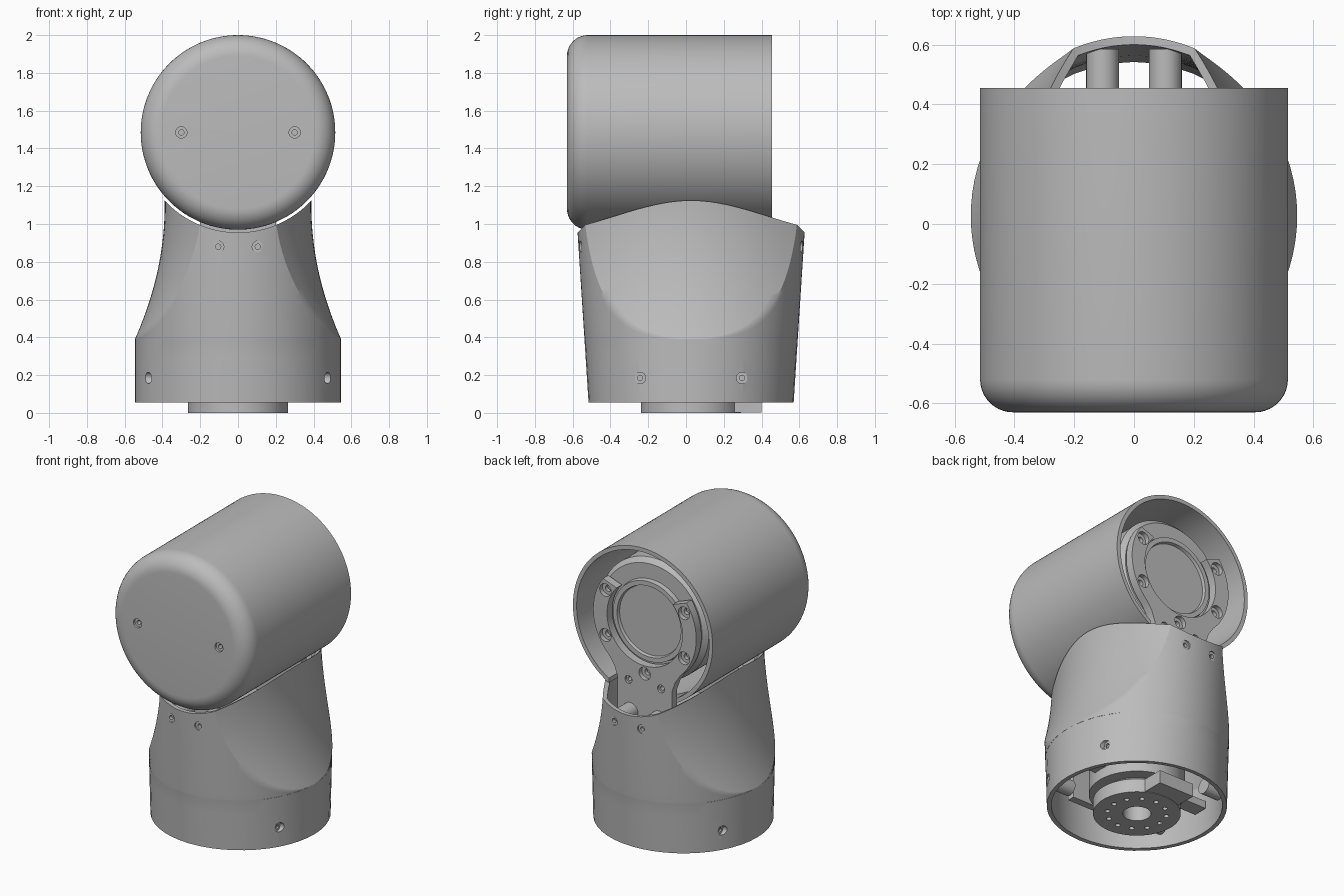
import bpy, bmesh, math
from mathutils import Vector, Matrix

if "Cube" in bpy.data.objects:
    bpy.data.objects.remove(bpy.data.objects["Cube"])

grey = bpy.data.materials.new("satin grey")
grey.use_nodes = True
grey.diffuse_color = (0.5, 0.5, 0.5, 1)
grey.node_tree.nodes["Principled BSDF"].inputs["Base Color"].default_value = (0.5, 0.5, 0.5, 1)

MID_Y = 0.027      # centre line of the base
HEAD_Z = 1.485     # axis height of the head


def finish(name, bm):
    bmesh.ops.remove_doubles(bm, verts=bm.verts, dist=1e-5)
    bmesh.ops.recalc_face_normals(bm, faces=bm.faces)
    mesh = bpy.data.meshes.new(name)
    bm.to_mesh(mesh)
    bm.free()
    obj = bpy.data.objects.new(name, mesh)
    bpy.context.collection.objects.link(obj)
    mesh.materials.append(grey)
    return obj


def lathe(name, profile, loc=(0, 0, 0), axis=(0, 0, 1), steps=96):
    """Revolve (radius, height) points around an axis."""
    bm = bmesh.new()
    verts = [bm.verts.new((r, 0, h)) for r, h in profile]
    edges = [bm.edges.new(pair) for pair in zip(verts, verts[1:])]
    bmesh.ops.spin(bm, geom=verts + edges, cent=(0, 0, 0), axis=(0, 0, 1),
                   angle=math.tau, steps=steps)
    turn = Vector(axis).to_track_quat('Z', 'Y').to_matrix().to_4x4()
    bm.transform(Matrix.Translation(loc) @ turn)
    return finish(name, bm)


def cylinder(name, r, h0, h1, loc=(0, 0, 0), axis=(0, 0, 1), steps=48):
    return lathe(name, [(0, h0), (r, h0), (r, h1), (0, h1)], loc, axis, steps)


def box(name, x, y, z):
    bm = bmesh.new()
    bmesh.ops.create_cube(bm, size=1)
    for v in bm.verts:
        v.co = [a + (b - a) * (c + 0.5) for (a, b), c in zip((x, y, z), v.co)]
    return finish(name, bm)


def apply(obj, mod):
    bpy.context.view_layer.objects.active = obj
    bpy.ops.object.modifier_apply(modifier=mod.name)


def cut(obj, cutter):
    mod = obj.modifiers.new("cut", 'BOOLEAN')
    mod.operation, mod.solver, mod.object = 'DIFFERENCE', 'EXACT', cutter
    apply(obj, mod)
    bpy.data.objects.remove(cutter)


def screw_hole(obj, loc, axis, r=0.03, inner=0.014, depth=0.015):
    """Counterbored hole, with axis pointing out of the surface."""
    cut(obj, lathe("hole_cutter", [(0, -0.09), (inner, -0.09), (inner, -depth),
                                   (r, -depth), (r, 0.06), (0, 0.06)], loc, axis, 24))


# Head shell: rounded closed front, open back
fillet = [(0.405 + 0.11 * math.sin(a), -0.52 - 0.11 * math.cos(a))
          for a in (math.pi / 2 * i / 10 for i in range(11))]
head = lathe("head_shell", [(0, -0.63)] + fillet +
             [(0.515, 0.455), (0.488, 0.455), (0.488, -0.56), (0, -0.56)],
             (0, 0, HEAD_Z), (0, 1, 0), 128)
cut(head, box("notch_cutter", (-0.25, 0.25), (0.34, 0.6), (0.8, 1.2)))
for side in (-1, 1):
    screw_hole(head, (side * 0.3, -0.63, HEAD_Z), (0, -1, 0))

# Head motor with a recessed round face
lathe("head_motor", [(0, -0.3), (0.4, -0.3), (0.4, 0.33), (0.37, 0.36), (0.27, 0.36),
                     (0.265, 0.39), (0.235, 0.39), (0.23, 0.37), (0, 0.37)],
      (0, 0, HEAD_Z), (0, 1, 0))


# Fork bracket: two prongs round the motor face and a stem into the base
def arc(r, start, end, n):
    return [(r * math.cos(math.radians(a)), r * math.sin(math.radians(a)))
            for a in (start + (end - start) * i / n for i in range(n + 1))]


right = arc(0.38, 36, -46, 16) + [(0.225, -0.33), (0.2, -0.4), (0.2, -1.2)]
left = [(-x, z) for x, z in reversed(right)]
outline = right + left + arc(0.278, 138, 402, 40)
bm = bmesh.new()
face = bm.faces.new([bm.verts.new((x, 0.38, HEAD_Z + z)) for x, z in outline])
new = bmesh.ops.extrude_face_region(bm, geom=[face])["geom"]
bmesh.ops.translate(bm, vec=(0, 0.055, 0),
                    verts=[g for g in new if isinstance(g, bmesh.types.BMVert)])
bracket = finish("fork_bracket", bm)
for side in (-1, 1):
    for z in (-0.15, 0.15):
        screw_hole(bracket, (side * 0.29, 0.435, HEAD_Z + z), (0, 1, 0), 0.042, 0.02, 0.03)
    screw_hole(bracket, (side * 0.12, 0.435, HEAD_Z - 0.4), (0, 1, 0), 0.026)
screw_hole(bracket, (0, 0.435, HEAD_Z - 0.33), (0, 1, 0), 0.042, 0.02, 0.03)

# Base shell: oval tapered body whose sides are scooped in towards the top
RX, BULGE, ARC = 0.546, 0.6, 24


def ring(z):
    ry = 0.543 + 0.06 * (z - 0.055) / 0.93
    scoop = RX if z <= 0.39 else 0.388 + 0.158 * ((1.1 - z) / 0.71) ** 2
    b, c = (RX / ry) ** 2 - 2 * scoop * BULGE, scoop ** 2 - RX ** 2
    corner_y = math.sqrt(max(0, (-b + math.sqrt(b * b - 4 * BULGE ** 2 * c)) / (2 * BULGE ** 2)))
    a0 = math.asin(min(1, corner_y / ry))
    steps = [i / ARC for i in range(ARC)]
    side = [(scoop - BULGE * y * y, y) for y in (corner_y * (2 * t - 1) for t in steps)]
    angles = [a0 + (math.pi - 2 * a0) * t for t in steps]
    back = [(RX * math.cos(a), ry * math.sin(a)) for a in angles]
    half = side + back
    return [(x, y + MID_Y, z) for x, y in half + [(-x, -y) for x, y in half]]


bm = bmesh.new()
heights = [0.055, 0.2, 0.3] + [0.39 + 0.81 * (i / 28) ** 2 for i in range(29)]
rows = [[bm.verts.new(p) for p in ring(z)] for z in heights]
for low, high in zip(rows, rows[1:]):
    for i in range(len(low)):
        j = (i + 1) % len(low)
        bm.faces.new((low[i], low[j], high[j], high[i]))
base = finish("base_shell", bm)
wall = base.modifiers.new("wall", 'SOLIDIFY')
wall.thickness, wall.offset = 0.028, -1
apply(base, wall)
cut(base, cylinder("saddle_cutter", 0.53, -1, 1, (0, 0, HEAD_Z), (0, 1, 0), 128))

# Screws and inner posts of the base
for sx in (-1, 1):
    for sy, y_face in ((-1, -0.568), (1, 0.622)):
        screw_hole(base, (sx * 0.105, y_face, 0.88), (0, sy, 0))
        screw_hole(base, (sx * 0.474, MID_Y + sy * 0.27, 0.185), (sx, 0, 0))
        cylinder("side_post", 0.05, 0.3, 0.425, (0, MID_Y + sy * 0.27, 0.185), (sx, 0, 0), 24)
    cylinder("rear_post", 0.055, 0.43, 0.585, (sx * 0.105, 0, 0.88), (0, 1, 0), 32)
    cylinder("front_post", 0.055, 0.36, 0.53, (sx * 0.105, 0, 0.88), (0, -1, 0), 32)
box("front_mount", (-0.2, 0.2), (-0.38, -0.33), (0.2, 0.94))

# Base motor, output flange with a bolt circle, and rear tab
cylinder("base_motor", 0.29, 0.13, 0.75, (0, MID_Y, 0), steps=64)
flange = lathe("output_flange", [(0.085, 0), (0.265, 0), (0.265, 0.09), (0.2, 0.14),
                                 (0.085, 0.14), (0.085, 0)], (0, MID_Y, 0))
for i in range(12):
    a = math.tau * i / 12
    cut(flange, cylinder("bolt_cutter", 0.016, -0.02, 0.04,
                         (0.18 * math.cos(a), MID_Y + 0.18 * math.sin(a), 0), steps=16))
box("flange_tab", (-0.13, 0.13), (0.24, 0.4), (0.003, 0.09))
box("cross_arm", (-0.5, 0.5), (MID_Y - 0.05, MID_Y + 0.05), (0.2, 0.25))

# Smooth shading with crisp edges
for obj in bpy.context.scene.objects:
    if obj.type == 'MESH':
        bpy.ops.object.select_all(action='DESELECT')
        obj.select_set(True)
        bpy.context.view_layer.objects.active = obj
        bpy.ops.object.shade_smooth_by_angle(angle=math.radians(30))
